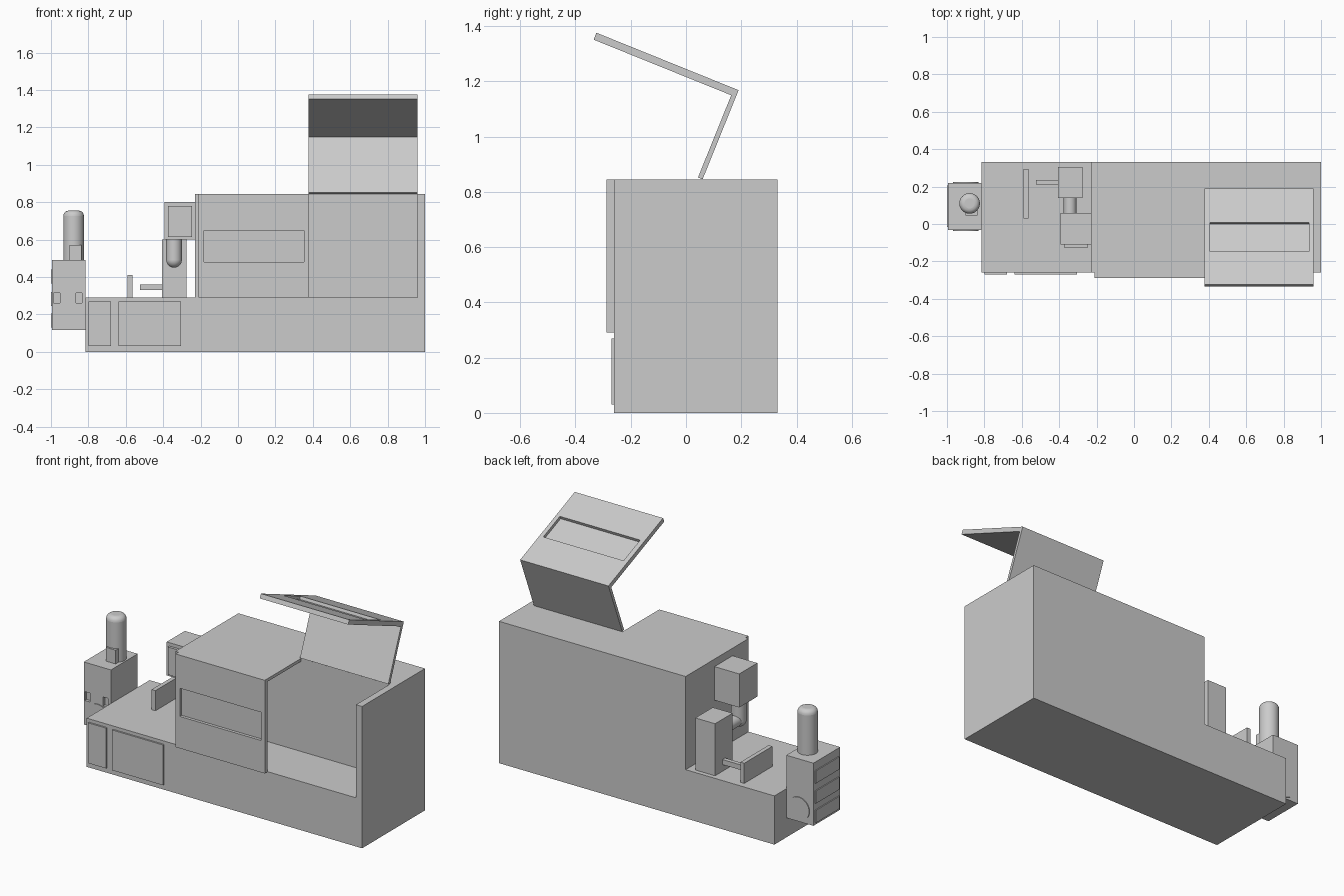
import bpy, bmesh
from math import radians
from mathutils import Matrix, Vector

if "Cube" in bpy.data.objects:
    bpy.data.objects.remove(bpy.data.objects["Cube"])


def box(name, x, y, z):
    """Box from (min, max) ranges."""
    bm = bmesh.new()
    bmesh.ops.create_cube(bm, size=1)
    for v in bm.verts:
        v.co = Vector([r[0] if c < 0 else r[1] for c, r in zip(v.co, (x, y, z))])
    return finish(name, bm)


def finish(name, bm):
    bmesh.ops.recalc_face_normals(bm, faces=bm.faces)
    me = bpy.data.meshes.new(name)
    bm.to_mesh(me)
    bm.free()
    ob = bpy.data.objects.new(name, me)
    bpy.context.collection.objects.link(ob)
    return ob


def prism(name, pts, x):
    """Extrude a (y, z) profile along x."""
    bm = bmesh.new()
    f = bm.faces.new([bm.verts.new((x[0], y, z)) for y, z in pts])
    g = bmesh.ops.extrude_face_region(bm, geom=[f])["geom"]
    bmesh.ops.translate(bm, vec=(x[1] - x[0], 0, 0),
                        verts=[v for v in g if isinstance(v, bmesh.types.BMVert)])
    return finish(name, bm)


def smooth(ob):
    bpy.ops.object.select_all(action='DESELECT')
    ob.select_set(True)
    bpy.context.view_layer.objects.active = ob
    bpy.ops.object.shade_smooth_by_angle(angle=radians(40))


def cylinder(name, c, r, depth, axis='Z'):
    rot = (radians(90), 0, 0) if axis == 'Y' else (0, 0, 0)
    bpy.ops.mesh.primitive_cylinder_add(vertices=40, radius=r, depth=depth, location=c, rotation=rot)
    ob = bpy.context.object
    ob.name = name
    smooth(ob)
    return ob


def cut(ob, *ranges):
    """Subtract a box from the object and bake the result."""
    cutter = box("cutter", *ranges)
    cutter.hide_render = True
    m = ob.modifiers.new("cut", 'BOOLEAN')
    m.operation, m.solver, m.object = 'DIFFERENCE', 'EXACT', cutter
    bpy.context.view_layer.objects.active = ob
    bpy.ops.object.modifier_apply(modifier=m.name)
    bpy.data.objects.remove(cutter)


FRONT, BACK, DECK, TOP = -0.26, 0.332, 0.29, 0.845
HINGE = 0.06

# base with two front access panels
box("base", (-0.815, 1), (FRONT, BACK), (0, DECK))
for i, xr in enumerate([(-0.80, -0.68), (-0.64, -0.305)]):
    box(f"access_panel_{i}", xr, (FRONT - 0.01, FRONT), (0.03, 0.27))

# hollow housing: rear block and two side walls
box("housing_rear", (-0.23, 1), (HINGE - 0.005, BACK), (DECK, TOP))
box("housing_left_wall", (-0.23, -0.21), (FRONT, HINGE), (DECK, TOP))
box("housing_right_wall", (0.96, 1), (FRONT, HINGE), (DECK, TOP))


# L-shaped hoods with recessed windows, the right one swung open
def hood(name, x, angle):
    f = -0.288
    ob = prism(name, [(HINGE, TOP), (f, TOP), (f, DECK), (f + 0.027, DECK),
                      (f + 0.027, TOP - 0.018), (HINGE, TOP - 0.018)], x)
    cut(ob, (x[0] + 0.028, x[1] - 0.025), (f - 0.1, f + 0.018), (0.48, 0.648))
    p = Vector((0, HINGE, TOP))
    ob.data.transform(Matrix.Translation(p) @ Matrix.Rotation(radians(angle), 4, 'X')
                      @ Matrix.Translation(-p))


hood("closed_hood", (-0.21, 0.378), 0)
hood("open_hood", (0.378, 0.96), -112)

# loading station: upright plate, rod and post
box("upright_plate", (-0.59, -0.565), (0.03, 0.295), (DECK, 0.41))
box("rod", (-0.525, -0.40), (0.21, 0.235), (0.33, 0.36))
box("post", (-0.405, -0.275), (0.14, 0.305), (DECK, 0.6))

# elbow arm carrying the control head
cylinder("arm_horizontal", (-0.342, 0.07, 0.492), 0.034, 0.15, 'Y')
cylinder("arm_vertical", (-0.342, -0.01, 0.548), 0.042, 0.112)
bpy.ops.mesh.primitive_uv_sphere_add(segments=32, ring_count=16, radius=0.042,
                                     location=(-0.342, -0.01, 0.492))
bpy.context.object.name = "arm_elbow"
smooth(bpy.context.object)
box("control_head", (-0.393, -0.23), (-0.11, 0.06), (0.6, 0.8))
box("control_screen", (-0.375, -0.245), (-0.125, -0.11), (0.615, 0.78))

# side cabinet with slots, discs and side plates
cab = box("side_cabinet", (-0.994, -0.815), (-0.032, 0.22), (0.117, 0.49))
for xr in [(-0.987, -0.952), (-0.867, -0.835)]:
    cut(cab, xr, (-0.1, -0.015), (0.262, 0.315))
for n, y in (("front", -0.033), ("back", 0.221)):
    cylinder(f"{n}_disc", (-0.9, y, 0.195), 0.069, 0.008, 'Y')
for i, z in enumerate((0.13, 0.245, 0.365)):
    box(f"side_plate_{i}", (-1, -0.99), (-0.015, 0.205), (z, z + 0.075))

# tank with rounded top and its small block
tank = cylinder("tank", (-0.879, 0.11, 0.62), 0.055, 0.27)
bm = bmesh.new()
bm.from_mesh(tank.data)
rim = [e for e in bm.edges if all(v.co.z > 0.1 for v in e.verts)]
bmesh.ops.bevel(bm, geom=rim, offset=0.028, segments=5, profile=0.5, affect='EDGES')
bm.to_mesh(tank.data)
bm.free()
smooth(tank)
box("tank_block", (-0.9, -0.838), (0.045, 0.10), (0.49, 0.572))
